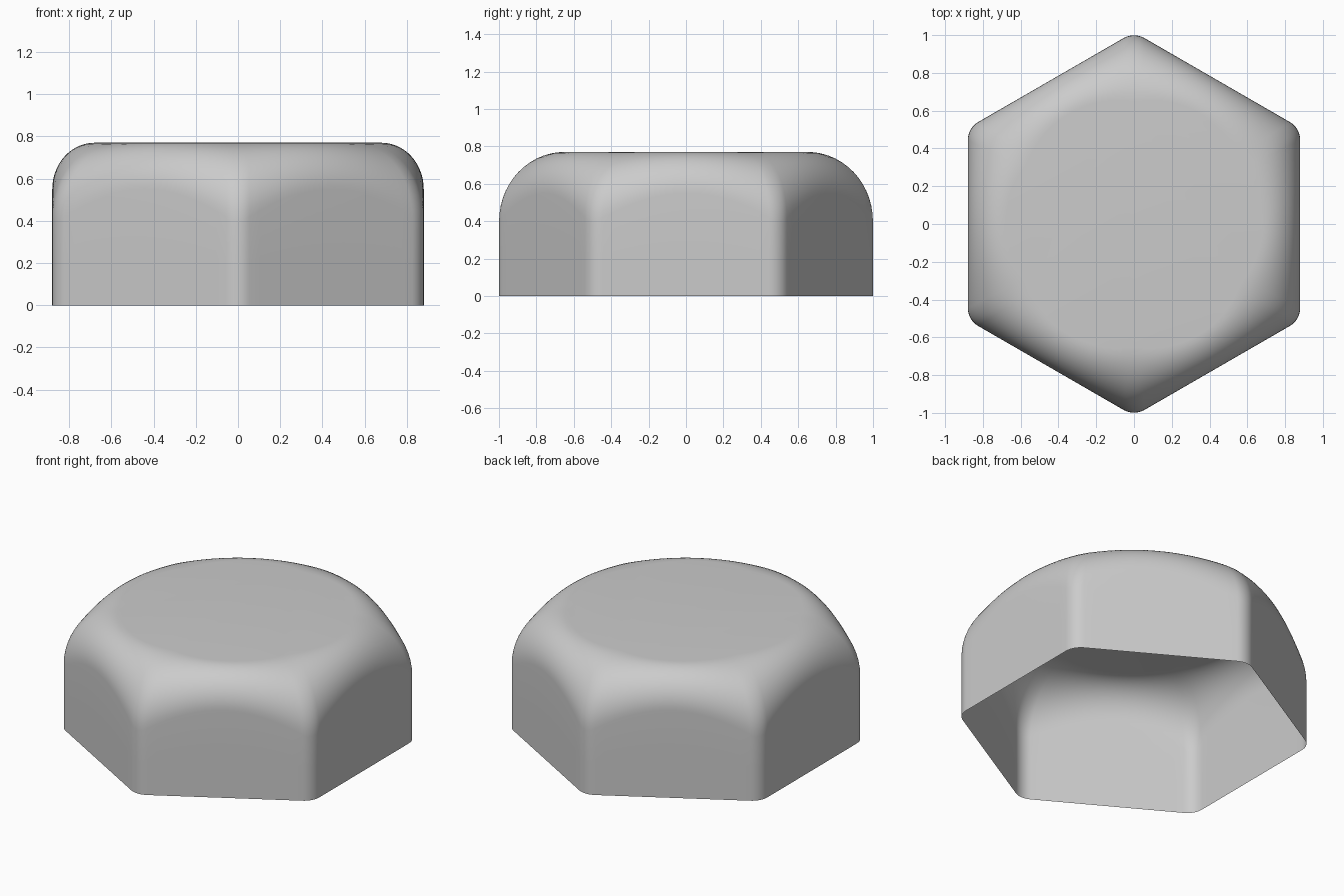
import bpy, bmesh, math

if "Cube" in bpy.data.objects:
    bpy.data.objects.remove(bpy.data.objects["Cube"])

HEIGHT, APOTHEM, CORNER_R = 0.77, 0.88, 0.11
SIDES, STEPS, ARC = 16, 8, 14   # samples per flat, per rounded corner, per shoulder

# Rounded hexagon outline, points towards +-y
outline = []
inner = (APOTHEM - CORNER_R) / math.cos(math.pi / 6)
for k in range(6):
    mid = math.pi / 2 + k * math.pi / 3
    corner = [(inner * math.cos(mid) + CORNER_R * math.cos(mid + t),
               inner * math.sin(mid) + CORNER_R * math.sin(mid + t))
              for t in [math.pi / 6 * (2 * i / STEPS - 1) for i in range(STEPS + 1)]]
    outline += corner
    a = corner[-1]
    nm = mid + math.pi / 3
    b = (inner * math.cos(nm) + CORNER_R * math.cos(nm - math.pi / 6),
         inner * math.sin(nm) + CORNER_R * math.sin(nm - math.pi / 6))
    outline += [(a[0] + (b[0] - a[0]) * i / SIDES, a[1] + (b[1] - a[1]) * i / SIDES)
                for i in range(1, SIDES)]

# Open shell: bottom rim, wall, then an elliptical shoulder up to a round flat top
bm = bmesh.new()
columns = []
for x, y in outline:
    r = math.hypot(x, y)
    f = (r - APOTHEM) / (1.0 - APOTHEM)
    r0 = 0.68 - 0.03 * f
    z1 = 0.55 - 0.15 * f
    prof = [(r, 0.0), (r, z1 * 0.5)]
    for i in range(ARC + 1):
        t = math.pi / 2 * i / ARC
        prof.append((r0 + (r - r0) * math.cos(t), z1 + (HEIGHT - z1) * math.sin(t)))
    columns.append([bm.verts.new((x / r * p, y / r * p, z)) for p, z in prof])
n = len(columns)
for i in range(n):
    a, b = columns[i], columns[(i + 1) % n]
    for j in range(len(a) - 1):
        bm.faces.new((a[j], b[j], b[j + 1], a[j + 1]))
bm.faces.new([c[-1] for c in columns])
for face in bm.faces:
    face.smooth = True

mesh = bpy.data.meshes.new("hex_cap")
bm.to_mesh(mesh)
bm.free()
cap = bpy.data.objects.new("hex_cap", mesh)
bpy.context.collection.objects.link(cap)

grey = bpy.data.materials.new("plain grey")
grey.diffuse_color = (0.6, 0.6, 0.6, 1)
grey.use_nodes = True
grey.node_tree.nodes["Principled BSDF"].inputs["Base Color"].default_value = grey.diffuse_color
mesh.materials.append(grey)
